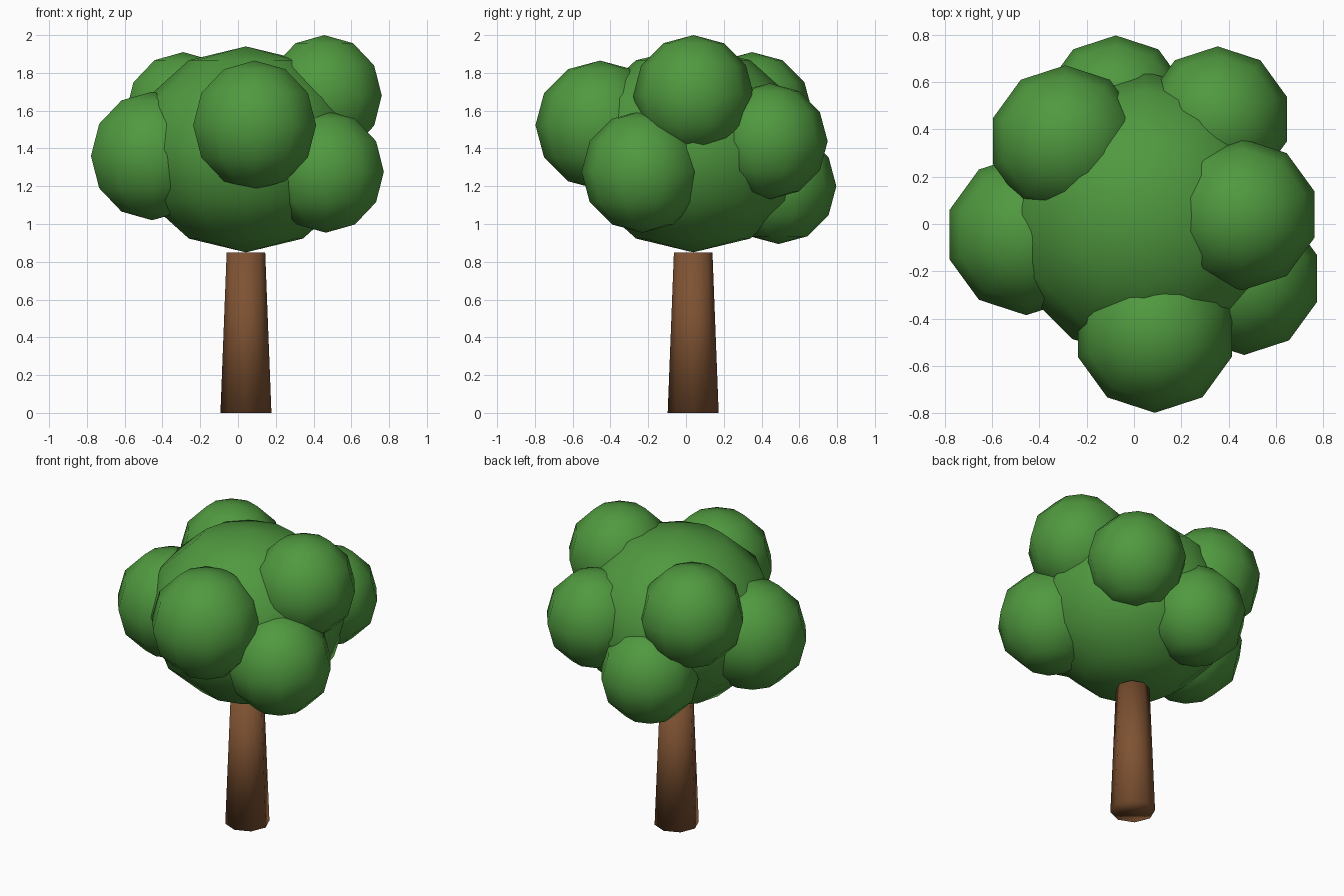
import bpy

if "Cube" in bpy.data.objects:
    bpy.data.objects.remove(bpy.data.objects["Cube"])


def make_material(name, color):
    mat = bpy.data.materials.new(name)
    mat.diffuse_color = (*color, 1.0)
    mat.use_nodes = True
    mat.node_tree.nodes["Principled BSDF"].inputs["Base Color"].default_value = mat.diffuse_color
    return mat


leaf_green = make_material("leaf_green", (0.08, 0.32, 0.05))
bark_brown = make_material("bark_brown", (0.21, 0.085, 0.032))


def finish(name, mat):
    obj = bpy.context.object
    obj.name = name
    obj.data.name = name
    obj.data.materials.append(mat)
    bpy.ops.object.shade_smooth()
    return obj


def leaf_ball(name, center, radius, segments=10, squash=1.0):
    bpy.ops.mesh.primitive_uv_sphere_add(
        segments=segments, ring_count=6, radius=radius, location=center)
    obj = finish(name, leaf_green)
    obj.scale.z = squash
    return obj


# Tapered trunk, ending where the crown begins
TRUNK_X, TRUNK_Y, TRUNK_HEIGHT = 0.042, 0.038, 0.85
bpy.ops.mesh.primitive_cone_add(
    vertices=8, radius1=0.135, radius2=0.102, depth=TRUNK_HEIGHT,
    location=(TRUNK_X, TRUNK_Y, TRUNK_HEIGHT / 2))
finish("trunk", bark_brown)

# Large, slightly flattened central crown
leaf_ball("main_crown", (TRUNK_X, TRUNK_Y, 1.395), 0.605,
          segments=12, squash=0.545 / 0.605)

# Smaller leaf clumps around the crown
clumps = {
    "right_upper_clump": ((0.457, 0.04, 1.68), 0.32),
    "right_lower_clump": ((0.465, -0.23, 1.277), 0.323),
    "front_clump": ((0.088, -0.455, 1.523), 0.342),
    "left_clump": ((-0.455, -0.045, 1.36), 0.34),
    "back_left_clump": ((-0.29, 0.35, 1.59), 0.32),
    "back_lower_clump": ((-0.077, 0.49, 1.20), 0.306),
    "back_right_clump": ((0.353, 0.443, 1.438), 0.307),
}
for clump_name, (center, radius) in clumps.items():
    leaf_ball(clump_name, center, radius)
